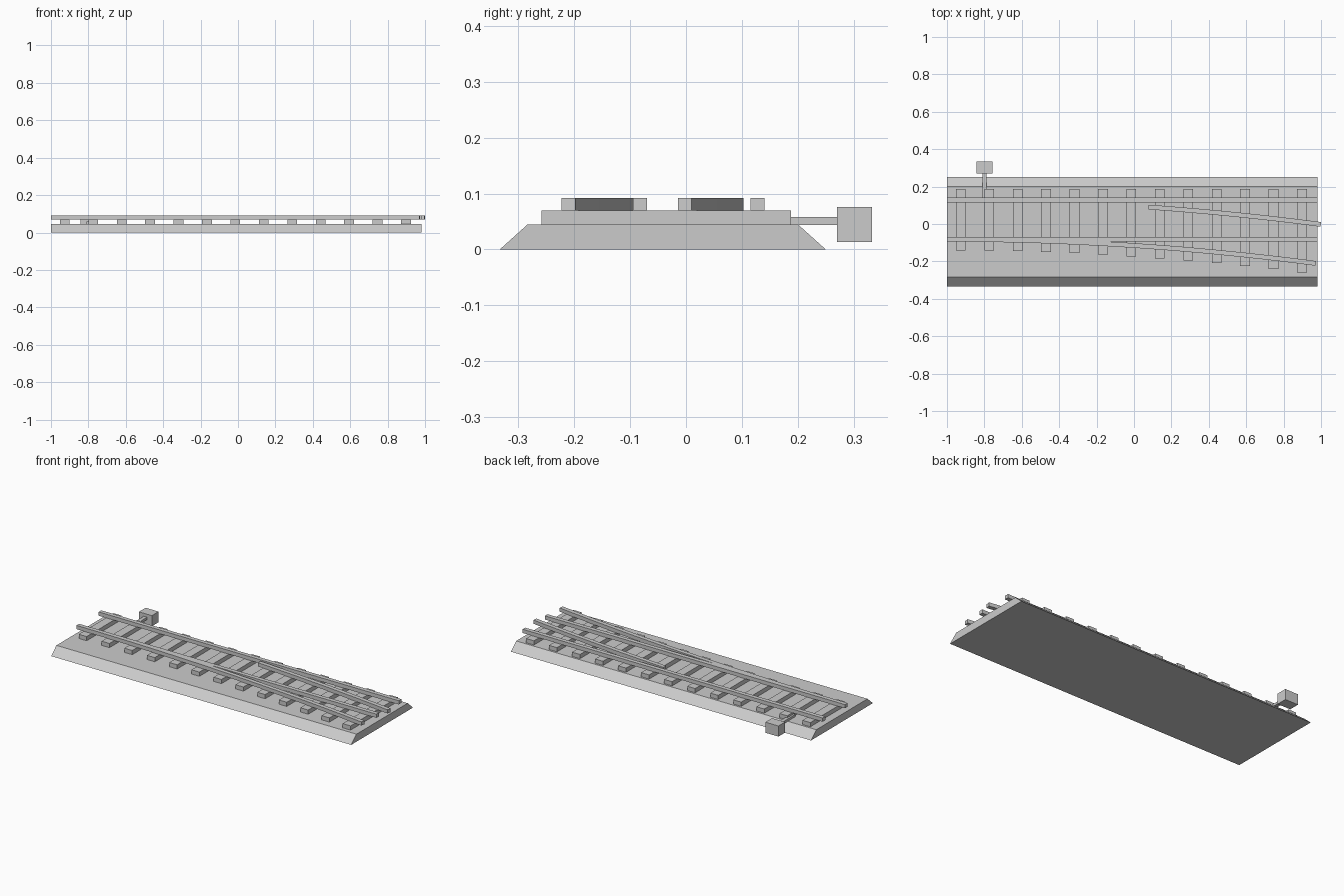
import bpy, bmesh, math

if "Cube" in bpy.data.objects:
    bpy.data.objects.remove(bpy.data.objects["Cube"])

# One flat grey for the whole model
grey = bpy.data.materials.new("plain_grey")
grey.diffuse_color = (0.6, 0.6, 0.6, 1)
grey.use_nodes = True
grey.node_tree.nodes["Principled BSDF"].inputs["Base Color"].default_value = grey.diffuse_color

# Track layout
RAIL_Y = (0.128, -0.082)         # straight rail centres
RAIL_W, RAIL_Z0, RAIL_Z1 = 0.025, 0.07, 0.092
RADIUS, START_X = 15.3, -1.0     # diverging track centre line
CENTRE_Y = sum(RAIL_Y) / 2 - RADIUS
END_ANGLE = math.asin(2.0 / (RADIUS + 0.1175))


def finish(name, bm):
    bmesh.ops.recalc_face_normals(bm, faces=bm.faces)
    mesh = bpy.data.meshes.new(name)
    bm.to_mesh(mesh)
    bm.free()
    mesh.materials.append(grey)
    obj = bpy.data.objects.new(name, mesh)
    bpy.context.collection.objects.link(obj)
    return obj


def loft(name, sections):
    """Join matching cross-sections and cap both ends."""
    bm = bmesh.new()
    rings = [[bm.verts.new(p) for p in s] for s in sections]
    n = len(rings[0])
    for a, b in zip(rings, rings[1:]):
        for i in range(n):
            j = (i + 1) % n
            bm.faces.new((a[i], a[j], b[j], b[i]))
    bm.faces.new(rings[0])
    bm.faces.new(rings[-1])
    return finish(name, bm)


def box(name, x0, x1, y0, y1, z0, z1):
    return loft(name, [[(x, y0, z0), (x, y1, z0), (x, y1, z1), (x, y0, z1)]
                       for x in (x0, x1)])


def curved_rail(name, radius, a0, a1, steps):
    """Square-section rail swept along an arc."""
    sections = []
    for i in range(steps + 1):
        a = a0 + (a1 - a0) * i / steps
        ring = []
        for dr, z in ((-1, RAIL_Z0), (1, RAIL_Z0), (1, RAIL_Z1), (-1, RAIL_Z1)):
            r = radius + dr * RAIL_W / 2
            ring.append((START_X + r * math.sin(a), CENTRE_Y + r * math.cos(a), z))
        sections.append(ring)
    return loft(name, sections)


# Ballast bed with sloping shoulders
profile = [(-0.333, 0), (0.25, 0), (0.2, 0.045), (-0.283, 0.045)]
loft("ballast_bed", [[(x, y, z) for y, z in profile] for x in (-1.0, 0.98)])

# Sleepers, growing longer to follow the diverging track
for i in range(13):
    x = -0.926 + i * 0.152
    spread = (x - START_X) ** 2 / (2 * RADIUS)
    box(f"sleeper_{i + 1}", x - 0.026, x + 0.026, -0.141 - spread, 0.188, 0.044, 0.07)

# Straight rails
for name, y in zip(("straight_rail_back", "straight_rail_front"), RAIL_Y):
    box(name, -1.0, 0.98, y - RAIL_W / 2, y + RAIL_W / 2, RAIL_Z0, RAIL_Z1)

# Diverging rails: the back one begins part way along
curved_rail("diverging_rail_front", RADIUS - 0.105, 0.012, END_ANGLE, 20)
curved_rail("diverging_rail_back", RADIUS + 0.105, math.asin(1.077 / (RADIUS + 0.105)),
            END_ANGLE, 12)

# Switch motor box and its rod
box("switch_box", -0.843, -0.757, 0.27, 0.333, 0.013, 0.076)
box("switch_rod", -0.811, -0.789, 0.128, 0.275, 0.044, 0.058)
